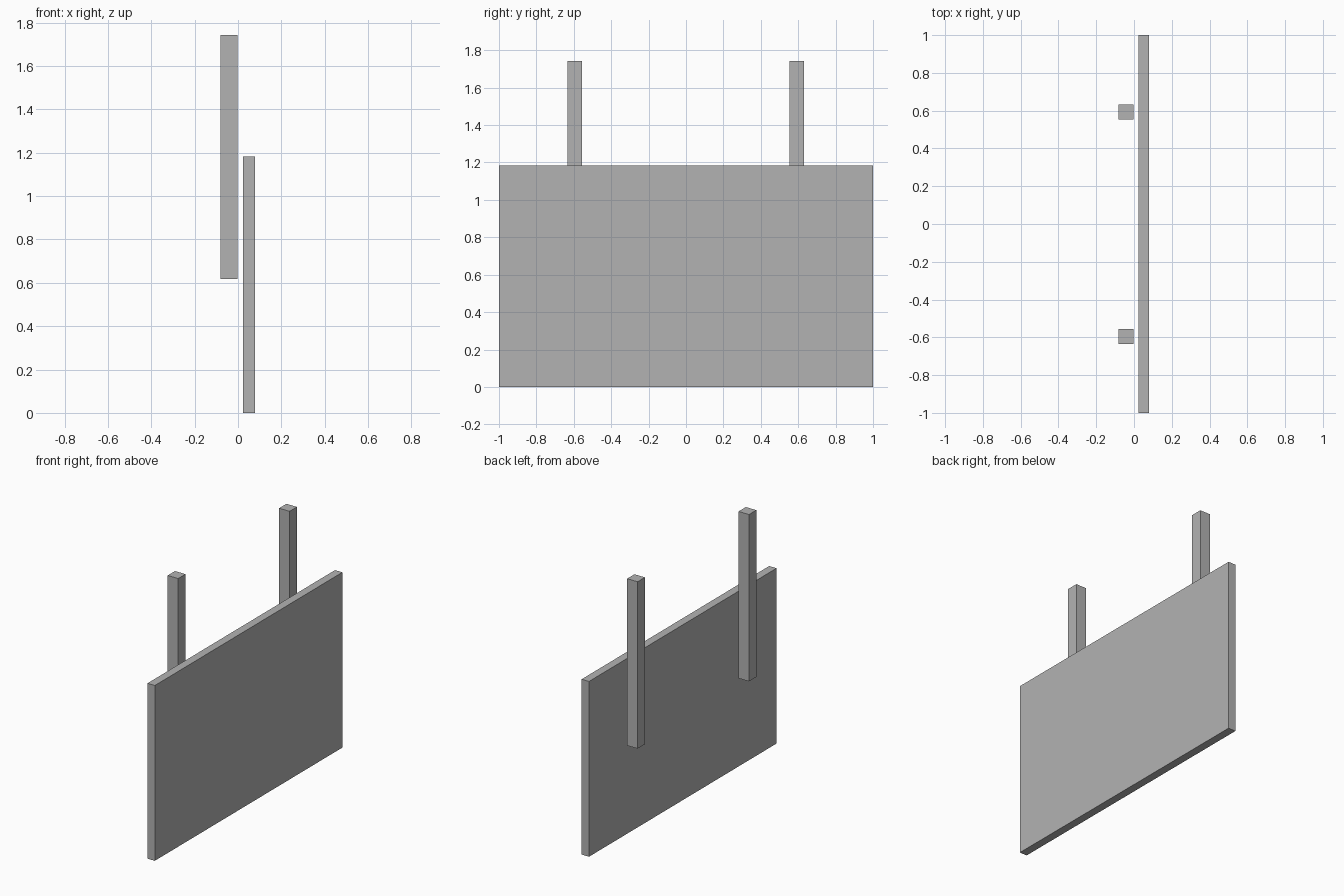
import bpy

# Remove the default cube only
cube = bpy.data.objects.get("Cube")
if cube:
    bpy.data.objects.remove(cube, do_unlink=True)

# Single plain grey material
grey = bpy.data.materials.new("plain_grey")
grey.use_nodes = True
colour = (0.45, 0.45, 0.45, 1.0)
grey.diffuse_color = colour
grey.node_tree.nodes["Principled BSDF"].inputs["Base Color"].default_value = colour


def box(name, low, high):
    """Flat-shaded box spanning two opposite corners."""
    centre = [(a + b) / 2 for a, b in zip(low, high)]
    size = [b - a for a, b in zip(low, high)]
    bpy.ops.mesh.primitive_cube_add(size=1, location=centre)
    obj = bpy.context.object
    obj.name = name
    obj.scale = size
    bpy.ops.object.transform_apply(location=False, rotation=False, scale=True)
    obj.data.materials.append(grey)
    return obj


# Upright panel
box("panel", (0.024, -1, 0), (0.079, 1, 1.183))

# Two square posts standing just behind the panel
half = 0.039
for name, y in (("front_post", -0.595), ("back_post", 0.593)):
    box(name, (-0.081, y - half, 0.617), (-0.003, y + half, 1.743))
